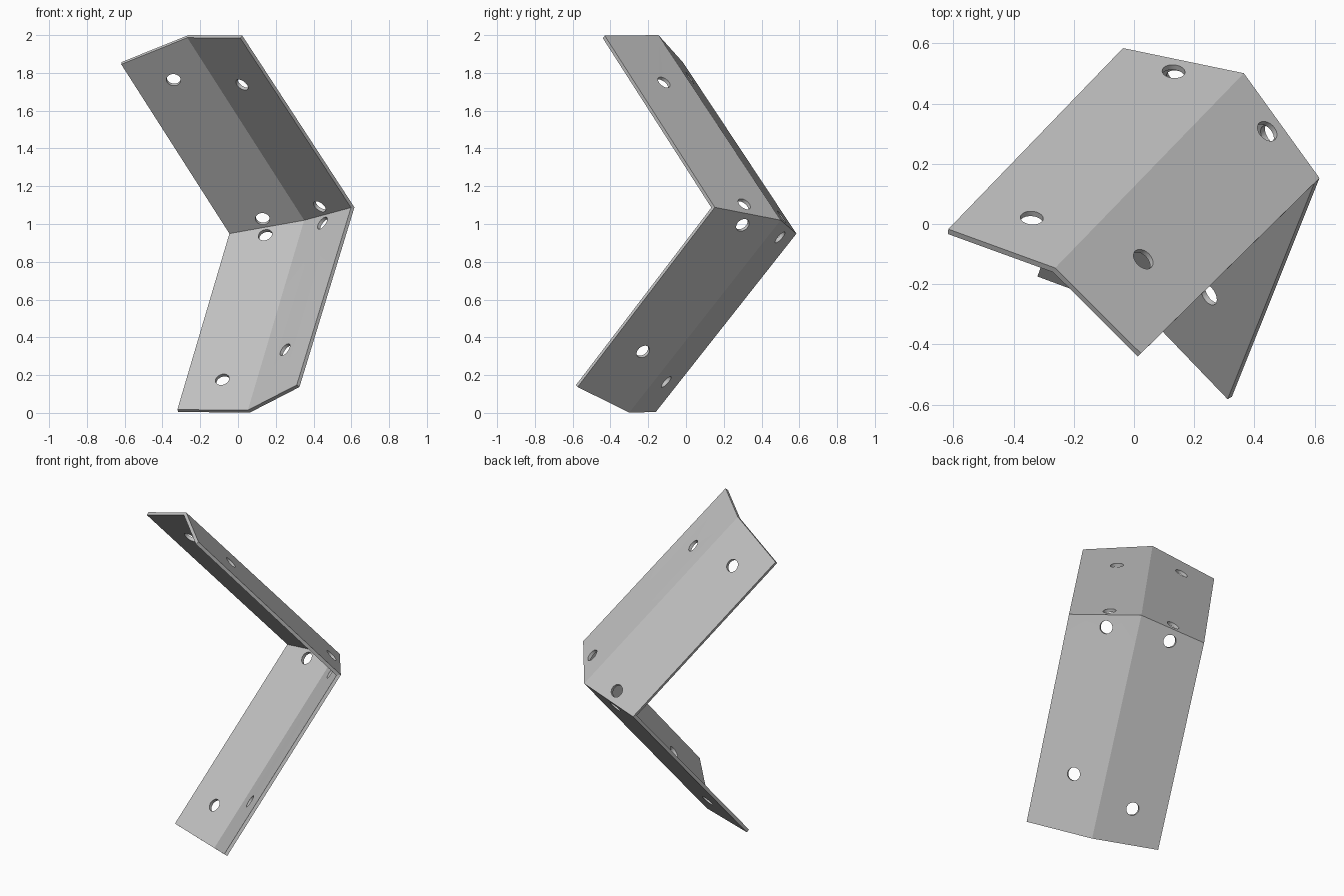
import bpy, bmesh
from mathutils import Vector

default = bpy.data.objects.get("Cube")
if default:
    bpy.data.objects.remove(default, do_unlink=True)

THICKNESS = 0.02
HOLE_RADIUS = 0.038

steel = bpy.data.materials.new("grey_steel")
steel.use_nodes = True
steel.diffuse_color = (0.55, 0.55, 0.55, 1)
steel.node_tree.nodes["Principled BSDF"].inputs["Base Color"].default_value = steel.diffuse_color

# Joint plane: the two bent plates are mirror images across it
PLANE_N = Vector((0.16, -0.076, -0.984)).normalized()
PLANE_C = -0.984


def reflect(p):
    return p - 2 * (p.dot(PLANE_N) - PLANE_C) * PLANE_N


def onto_joint(p, direction):
    return p + direction * (PLANE_C - p.dot(PLANE_N)) / direction.dot(PLANE_N)


def new_object(name, bm):
    bmesh.ops.recalc_face_normals(bm, faces=bm.faces)
    mesh = bpy.data.meshes.new(name)
    bm.to_mesh(mesh)
    bm.free()
    obj = bpy.data.objects.new(name, mesh)
    bpy.context.collection.objects.link(obj)
    mesh.materials.append(steel)
    return obj


def bent_plate(name, end, joint):
    """Two flanges folded along the middle line, square at the free end."""
    a, b, c = end
    along = (joint[1] - b).normalized()
    across = [(b - a).normalized(), (c - b).normalized()]
    inside = (a + c) / 2 - b
    normals = []
    for w in across:
        n = along.cross(w).normalized()
        normals.append(n if n.dot(inside) > 0 else -n)
    n1, n2 = normals
    offsets = [n1 * THICKNESS, (n1 + n2) * THICKNESS / (1 + n1.dot(n2)), n2 * THICKNESS]

    # Folded sheet with a mitred joint end
    bm = bmesh.new()
    joint = [onto_joint(p, along) for p in joint]
    rings = []
    for points, mitred in ((end, False), (joint, True)):
        inner = [p + o for p, o in zip(points, offsets)]
        if mitred:
            inner = [onto_joint(p, along) for p in inner]
        rings.append([bm.verts.new(p) for p in list(points) + inner[::-1]])
    for i in range(6):
        j = (i + 1) % 6
        bm.faces.new((rings[0][i], rings[0][j], rings[1][j], rings[1][i]))
    for r in rings:
        bm.faces.new((r[0], r[1], r[4], r[5]))
        bm.faces.new((r[1], r[2], r[3], r[4]))
    plate = new_object(name, bm)

    # Bolt holes: two in each flange
    bm = bmesh.new()
    holes = [(a, 0, 0.203, (0.21, 1.21)), (b, 1, 0.19, (0.337, 1.212))]
    for corner, k, side, distances in holes:
        turn = normals[k].to_track_quat("Z", "Y").to_matrix().to_4x4()
        for dist in distances:
            turn.translation = corner + along * dist + across[k] * side
            bmesh.ops.create_cone(bm, cap_ends=True, segments=32, radius1=HOLE_RADIUS,
                                  radius2=HOLE_RADIUS, depth=0.12, matrix=turn)
    cutter = new_object(name + "_hole_cutter", bm)
    cutter.hide_render = True
    cut = plate.modifiers.new("bolt_holes", "BOOLEAN")
    cut.operation, cut.solver, cut.object = "DIFFERENCE", "EXACT", cutter

    bpy.ops.object.select_all(action="DESELECT")
    plate.select_set(True)
    bpy.context.view_layer.objects.active = plate
    bpy.ops.object.modifier_apply(modifier=cut.name)
    bpy.data.objects.remove(cutter, do_unlink=True)
    bpy.ops.object.shade_smooth_by_angle(angle=0.4)


free_end = [Vector(p) for p in ((-0.617, -0.017, 1.857), (-0.262, -0.146, 2.0), (0.023, -0.43, 1.997))]
joint_end = [Vector(p) for p in ((-0.038, 0.583, 0.951), (0.364, 0.5, 1.022), (0.614, 0.15, 1.092))]

bent_plate("upper_plate", free_end, joint_end)
bent_plate("lower_plate", [reflect(p) for p in free_end], [reflect(p) for p in joint_end])
